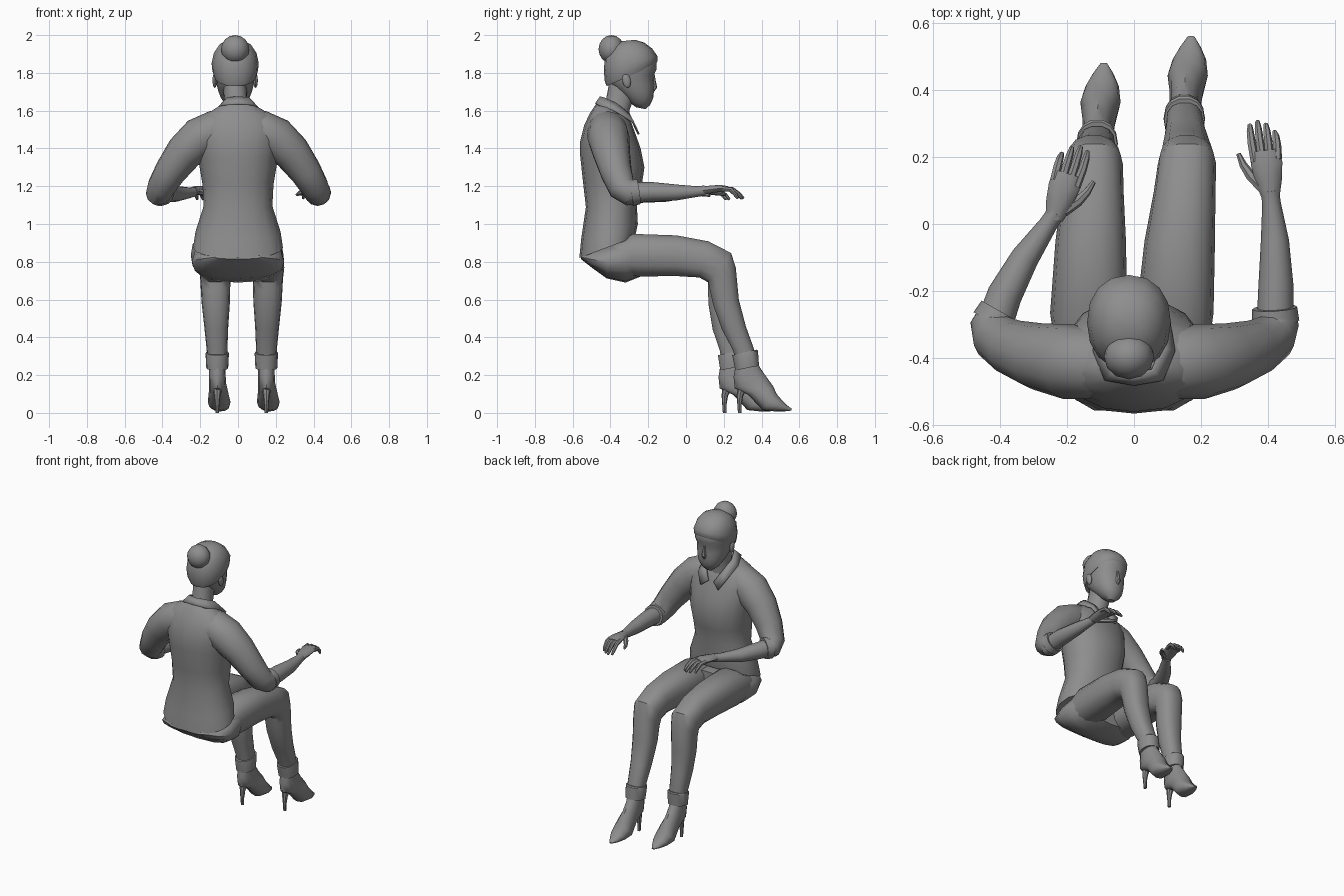
import bpy, bmesh, math
from mathutils import Vector, Matrix

grey = bpy.data.materials.new("dark_grey")
grey.diffuse_color = (.27, .27, .27, 1)


def finish(name, bm):
    bmesh.ops.recalc_face_normals(bm, faces=bm.faces)
    me = bpy.data.meshes.new(name)
    bm.to_mesh(me)
    bm.free()
    me.materials.append(grey)
    ob = bpy.data.objects.new(name, me)
    bpy.context.collection.objects.link(ob)
    return ob


def skin_rings(name, rings):
    bm = bmesh.new()
    vs = [[bm.verts.new(p) for p in r] for r in rings]
    n = len(vs[0])
    for a, b in zip(vs, vs[1:]):
        for i in range(n):
            j = (i + 1) % n
            bm.faces.new((a[i], a[j], b[j], b[i]))
    bm.faces.new(vs[0])
    bm.faces.new(vs[-1])
    return finish(name, bm)


def power(v, e):
    return math.copysign(abs(v) ** (2 / e), v)


def loft(name, rows, n=16, e=2.2):
    """rows: centre x, then two side-profile points (y0, z0) and (y1, z1), half width"""
    rings = []
    for cx, y0, z0, y1, z1, hw in rows:
        ring = []
        for i in range(n):
            a = 2 * math.pi * i / n
            s = power(math.sin(a), e) / 2
            ring.append((cx + hw * power(math.cos(a), e),
                         (y0 + y1) / 2 + s * (y1 - y0), (z0 + z1) / 2 + s * (z1 - z0)))
        rings.append(ring)
    return skin_rings(name, rings)


def limb(name, pts, n=12, m=Matrix()):
    """tube through points (x, y, z, half width, optional half height)"""
    ps = [m @ Vector(p[:3]) for p in pts]
    rings, u, old = [], None, None
    for i, p in enumerate(ps):
        t = (ps[min(i + 1, len(ps) - 1)] - ps[max(i - 1, 0)]).normalized()
        if u is None:
            up = Vector((0, 1, 0)) if abs(t.z) > 0.9 else Vector((0, 0, 1))
            u = t.cross(up).normalized()
        else:
            u = old.rotation_difference(t) @ u
        old = t
        v = u.cross(t)
        w, h = pts[i][3], pts[i][-1]
        rings.append([p + u * w * math.cos(2 * math.pi * k / n) + v * h * math.sin(2 * math.pi * k / n)
                      for k in range(n)])
    return skin_rings(name, rings)


def ball(name, loc, size, rot=0):
    bm = bmesh.new()
    bmesh.ops.create_uvsphere(bm, u_segments=12, v_segments=8, radius=1)
    m = Matrix.Translation(loc) @ Matrix.Rotation(rot, 4, 'X') @ Matrix.Diagonal((*size, 1))
    bmesh.ops.transform(bm, matrix=m, verts=bm.verts)
    return finish(name, bm)


# Shirt body, tilted hem to neckline
loft("shirt_body", [
    (0, -.565, .82, -.27, .93, .238), (0, -.555, .92, -.255, 1.0, .225),
    (0, -.53, 1.09, -.26, 1.1, .182), (0, -.545, 1.22, -.235, 1.2, .188),
    (0, -.56, 1.36, -.22, 1.3, .208), (0, -.56, 1.44, -.24, 1.4, .22),
    (0, -.54, 1.52, -.265, 1.47, .23), (0, -.51, 1.585, -.285, 1.525, .2),
    (0, -.48, 1.63, -.295, 1.555, .135), (0, -.45, 1.665, -.31, 1.575, .07)])

# Trouser seat, kept below the hem
loft("trouser_seat", [
    (0, -.557, .815, -.553, .835, .12), (0, -.5, .77, -.5, .855, .215),
    (0, -.42, .712, -.41, .89, .245), (0, -.32, .69, -.31, .925, .242),
    (0, -.22, .73, -.22, .92, .2)], e=2.6)

# Neck and head
loft("neck", [(-.005, -.44, 1.58, -.29, 1.5, .075), (-.01, -.425, 1.65, -.3, 1.6, .062),
              (-.015, -.41, 1.73, -.27, 1.68, .062), (-.015, -.40, 1.78, -.26, 1.74, .06)])
HX = -.015
loft("head", [(HX, -.265, 1.618, -.215, 1.608, .025), (HX, -.3, 1.645, -.19, 1.63, .055),
              (HX, -.33, 1.675, -.174, 1.665, .077), (HX, -.37, 1.71, -.17, 1.70, .09),
              (HX, -.41, 1.75, -.168, 1.74, .1), (HX, -.42, 1.79, -.172, 1.785, .108),
              (HX, -.42, 1.83, -.155, 1.82, .113), (HX, -.415, 1.87, -.155, 1.87, .113),
              (HX, -.38, 1.93, -.2, 1.93, .08)])
limb("nose", [(HX, -.175, 1.80, .008), (HX, -.172, 1.76, .011), (HX, -.169, 1.725, .017),
              (HX, -.18, 1.705, .012)], 8)
for s, side in ((-1, "left"), (1, "right")):
    ball(side + "_ear", (HX + s * .108, -.315, 1.76), (.012, .022, .04), .2)

# Pulled-back hair with bun
loft("hair", [(HX, -.42, 1.73, -.16, 1.845, .112), (HX, -.43, 1.755, -.152, 1.86, .12),
              (HX, -.435, 1.81, -.152, 1.89, .125), (HX, -.43, 1.88, -.18, 1.93, .113),
              (HX, -.39, 1.94, -.22, 1.96, .083), (HX, -.34, 1.968, -.27, 1.975, .04)])
ball("hair_bun", (HX, -.395, 1.925), (.075, .068, .075))

# Folded collar with pointed front tips
inner = [(0, -.452, 1.672), (.055, -.435, 1.668), (.08, -.37, 1.638), (.06, -.3, 1.58), (.02, -.268, 1.51)]
outer = [(0, -.478, 1.635), (.085, -.465, 1.63), (.12, -.38, 1.6), (.105, -.28, 1.54), (.065, -.25, 1.475)]
bm = bmesh.new()
for s in (-1, 1):
    a, b = [[bm.verts.new((s * x, y, z)) for x, y, z in row] for row in (inner, outer)]
    for i in range(4):
        bm.faces.new((a[i], a[i + 1], b[i + 1], b[i]))
bmesh.ops.remove_doubles(bm, verts=bm.verts, dist=.0001)
collar = finish("collar", bm)
mod = collar.modifiers.new("thickness", 'SOLIDIFY')
mod.thickness = .01
mod.offset = 0

# Sleeves, forearms and hands
sleeve = [(.04, -.42, 1.5, .09), (.12, -.415, 1.495, .107), (.2, -.41, 1.455, .112),
          (.285, -.395, 1.378, .1), (.36, -.37, 1.275, .085), (.41, -.338, 1.19, .074)]
arms = {
    "left": (-1, [(-.418, -.3, 1.165, .07), (-.402, -.272, 1.165, .062)],
             [(-.42, -.31, 1.165, .055), (-.385, -.21, 1.165, .052), (-.325, -.1, 1.16, .042),
              (-.255, 0, 1.165, .028), (-.232, .035, 1.172, .027)], -.3),
    "right": (1, [(.422, -.295, 1.165, .07), (.42, -.262, 1.17, .062)],
              [(.42, -.31, 1.165, .055), (.423, -.18, 1.17, .052), (.42, -.05, 1.167, .042),
               (.41, .06, 1.172, .028), (.405, .1, 1.177, .027)], .12)}
for side, (s, elbow, forearm, turn) in arms.items():
    limb(side + "_sleeve", [(s * p[0], *p[1:]) for p in sleeve] + elbow)
    c0, c1 = Vector(elbow[0][:3]), Vector(elbow[1][:3])
    d = (c1 - c0).normalized() * .03
    limb(side + "_sleeve_cuff", [(*(c1 - d), .071), (*(c1 + d * .4), .067)])
    limb(side + "_forearm", forearm)
    m = Matrix.Translation(forearm[-1][:3]) @ Matrix.Rotation(turn, 4, 'Z') @ Matrix.Diagonal((-s, 1, 1, 1))
    limb(side + "_palm", [(0, -.02, 0, .027, .024), (0, .03, .006, .04, .021),
                          (0, .08, .012, .047, .019), (0, .12, .01, .042, .014)], 10, m)
    for i, length in enumerate((.1, .108, .097, .072)):
        x = .034 - .0225 * i
        limb(f"{side}_finger_{i + 1}", [(x, .09, .01, .014), (x * 1.1, .1 + length * .45, .006, .013),
                                        (x * 1.1, .1 + length * .8, -.02, .011),
                                        (x * 1.05, .1 + length, -.042, .007)], 7, m)
    limb(side + "_thumb", [(.02, .01, 0, .018), (.052, .05, -.008, .016),
                           (.07, .085, -.015, .012), (.08, .12, -.022, .007)], 7, m)

# Legs, trouser cuffs and heeled shoes (first value: 0 hip, 1 knee, 2 ankle, 3 toe)
trouser = [(0, -.42, .74, -.4, .88, .095), (0, -.25, .72, -.28, .95, .115),
           (.4, -.05, .722, -.05, .942, .105), (.8, .07, .715, .12, .91, .092),
           (1, .115, .69, .24, .848, .087), (1, .115, .645, .265, .77, .08),
           (1.2, .118, .57, .262, .6, .075), (1.5, .14, .44, .272, .46, .063),
           (1.9, .178, .33, .292, .34, .055), (2, .19, .24, .293, .27, .05)]
cuff = [(2, .168, .305, .305, .335, .06), (2, .168, .3, .312, .33, .062), (2, .18, .225, .308, .25, .058)]
shoe = [(2, .185, .27, .29, .28, .042), (2, .172, .19, .318, .23, .044), (2.1, .178, .13, .35, .185, .045),
        (2.3, .25, .095, .382, .14, .05), (2.5, .325, .015, .4, .1, .06), (2.75, .39, .008, .43, .065, .05),
        (2.9, .44, .008, .455, .04, .031), (3, .478, .012, .48, .022, .01)]
legs = {"left": ((-.135, -.12, -.11, -.09), 0), "right": ((.122, .158, .15, .17), .08)}
for side, (xs, push) in legs.items():
    def shift(y, z):
        return y + push * min(max((.7 - z) / .42, 0), 1)

    def place(rows):
        out = []
        for t, y0, z0, y1, z1, hw in rows:
            k = min(int(t), 2)
            x = xs[k] + (xs[k + 1] - xs[k]) * (t - k)
            out.append((x, shift(y0, z0), z0, shift(y1, z1), z1, hw))
        return out

    loft(side + "_trouser_leg", place(trouser), 14, 2.4)
    loft(side + "_trouser_cuff", place(cuff), 14)
    loft(side + "_shoe", place(shoe), 12)
    x = xs[2]
    limb(side + "_shoe_heel", [(x, .222 + push, .15, .028), (x, .205 + push, .09, .017),
                               (x, .203 + push, .04, .011), (x, .205 + push, 0, .01)], 8)

# Smooth shading with kept creases
bpy.ops.object.select_all(action='SELECT')
bpy.context.view_layer.objects.active = collar
bpy.ops.object.shade_smooth_by_angle(angle=math.radians(40))
